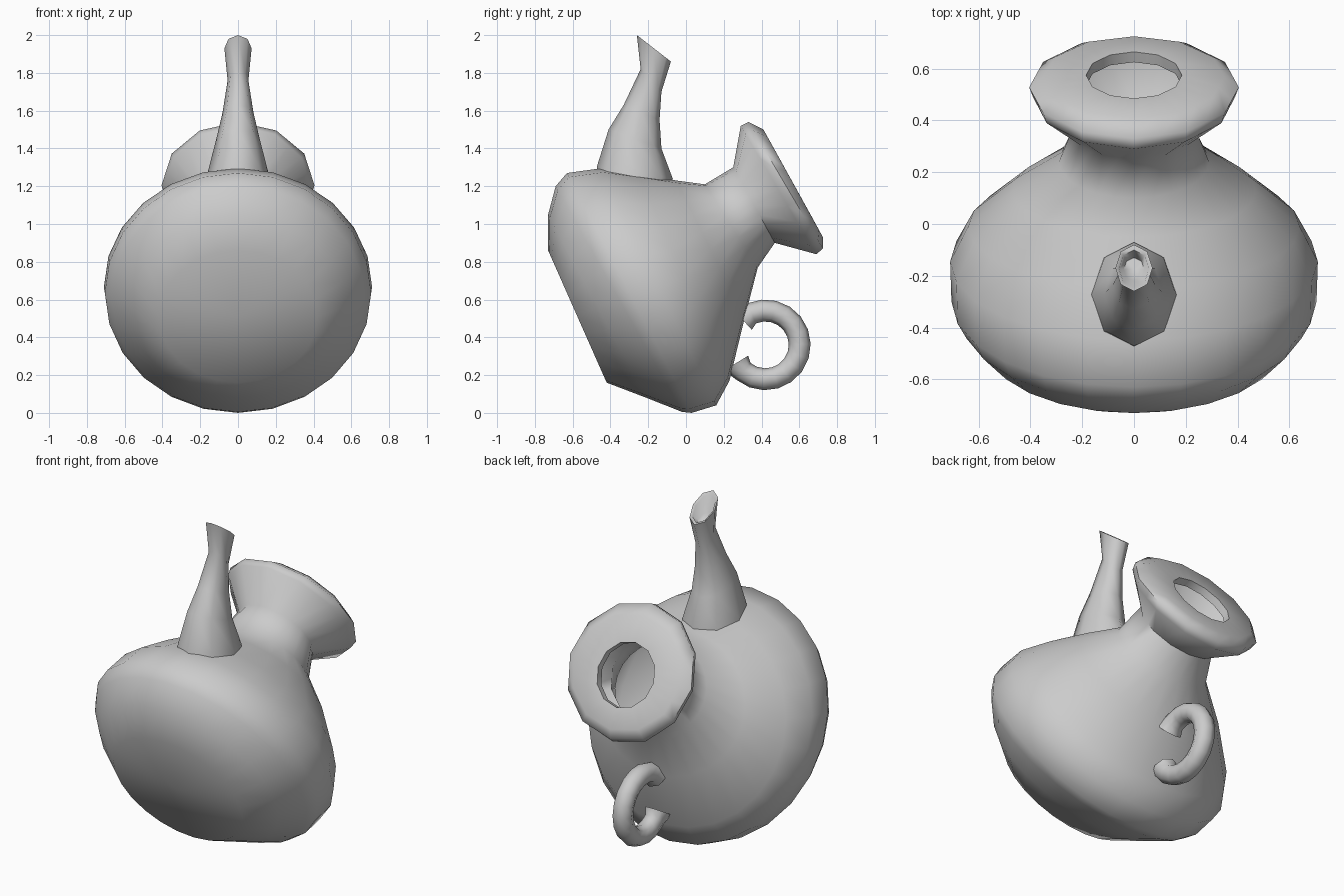
import bpy, bmesh, math
from mathutils import Vector

if "Cube" in bpy.data.objects:
    bpy.data.objects.remove(bpy.data.objects["Cube"])


def loft(name, rings, n, coarse_from=99, cap_start=False, cap_end=False):
    """Skin tilted elliptical rings: (top_y, top_z, bottom_y, bottom_z, half_width)."""
    bm = bmesh.new()
    loops = []
    for k, (ty, tz, by, bz, rx) in enumerate(rings):
        top, bot = Vector((0, ty, tz)), Vector((0, by, bz))
        mid, half = (top + bot) / 2, (top - bot) / 2
        loop = []
        for i in range(n):
            a = 2 * math.pi * i / n
            # on coarse rings every odd vertex lies on the chord, halving the sides
            f = math.cos(2 * math.pi / n) if k >= coarse_from and i % 2 else 1
            if f != 1:
                f /= math.cos(0)
                f = math.cos(2 * math.pi / n)
            loop.append(bm.verts.new(mid + half * math.cos(a) * f
                                     + Vector((rx * math.sin(a) * f, 0, 0))))
        loops.append(loop)
    for a, b in zip(loops, loops[1:]):
        for i in range(n):
            j = (i + 1) % n
            bm.faces.new((a[i], a[j], b[j], b[i]))
    for use, loop in ((cap_start, loops[0]), (cap_end, loops[-1])):
        if use:
            c = bm.verts.new(sum((v.co for v in loop), Vector()) / n)
            for i in range(n):
                bm.faces.new((loop[i], loop[(i + 1) % n], c))
    bmesh.ops.recalc_face_normals(bm, faces=bm.faces)
    mesh = bpy.data.meshes.new(name)
    bm.to_mesh(mesh)
    bm.free()
    ob = bpy.data.objects.new(name, mesh)
    bpy.context.collection.objects.link(ob)
    bpy.ops.object.select_all(action='DESELECT')
    ob.select_set(True)
    bpy.context.view_layer.objects.active = ob
    bpy.ops.object.shade_smooth_by_angle(angle=math.radians(65))
    return ob


# Tilted round body, neck and flared lip with an open mouth
loft("jug_body", [
    (-0.73, 0.86, -0.42, 0.16, 0.42),
    (-0.73, 1.05, -0.21, 0.08, 0.57),
    (-0.69, 1.20, -0.02, 0.005, 0.67),
    (-0.63, 1.27, 0.03, 0.00, 0.705),
    (-0.45, 1.295, 0.16, 0.04, 0.71),
    (-0.25, 1.265, 0.23, 0.17, 0.64),
    (-0.05, 1.23, 0.31, 0.50, 0.47),
    (0.10, 1.21, 0.38, 0.77, 0.29),
    (0.25, 1.30, 0.47, 0.90, 0.24),
    (0.29, 1.52, 0.69, 0.84, 0.39),
    (0.33, 1.54, 0.725, 0.87, 0.405),
    (0.41, 1.50, 0.725, 0.93, 0.35),
    (0.485, 1.365, 0.665, 1.04, 0.185),
    (0.445, 1.345, 0.625, 1.02, 0.185),
], 24, coarse_from=8, cap_start=True)

# Spout rising from the top, with a slanted hollow tip
loft("spout", [
    (-0.08, 1.17, -0.48, 1.22, 0.175),
    (-0.07, 1.24, -0.47, 1.31, 0.16),
    (-0.13, 1.40, -0.41, 1.50, 0.115),
    (-0.14, 1.55, -0.33, 1.63, 0.082),
    (-0.13, 1.70, -0.24, 1.82, 0.055),
    (-0.08, 1.86, -0.26, 2.00, 0.072),
    (-0.10, 1.865, -0.245, 1.98, 0.058),
    (-0.13, 1.81, -0.22, 1.88, 0.04),
], 8, cap_end=True)

# Ring handle low on the back, thickening where it meets the body
handle = []
steps = 15
for k in range(steps + 1):
    a = math.radians(-148 + 280 * k / steps)
    r = 0.075 if k in (0, steps) else 0.058
    y, z = math.cos(a), math.sin(a)
    handle.append((0.42 + (0.182 + r) * y, 0.36 + (0.182 + r) * z,
                   0.42 + (0.182 - r) * y, 0.36 + (0.182 - r) * z, r))
loft("handle", handle, 8, cap_start=True, cap_end=True)
